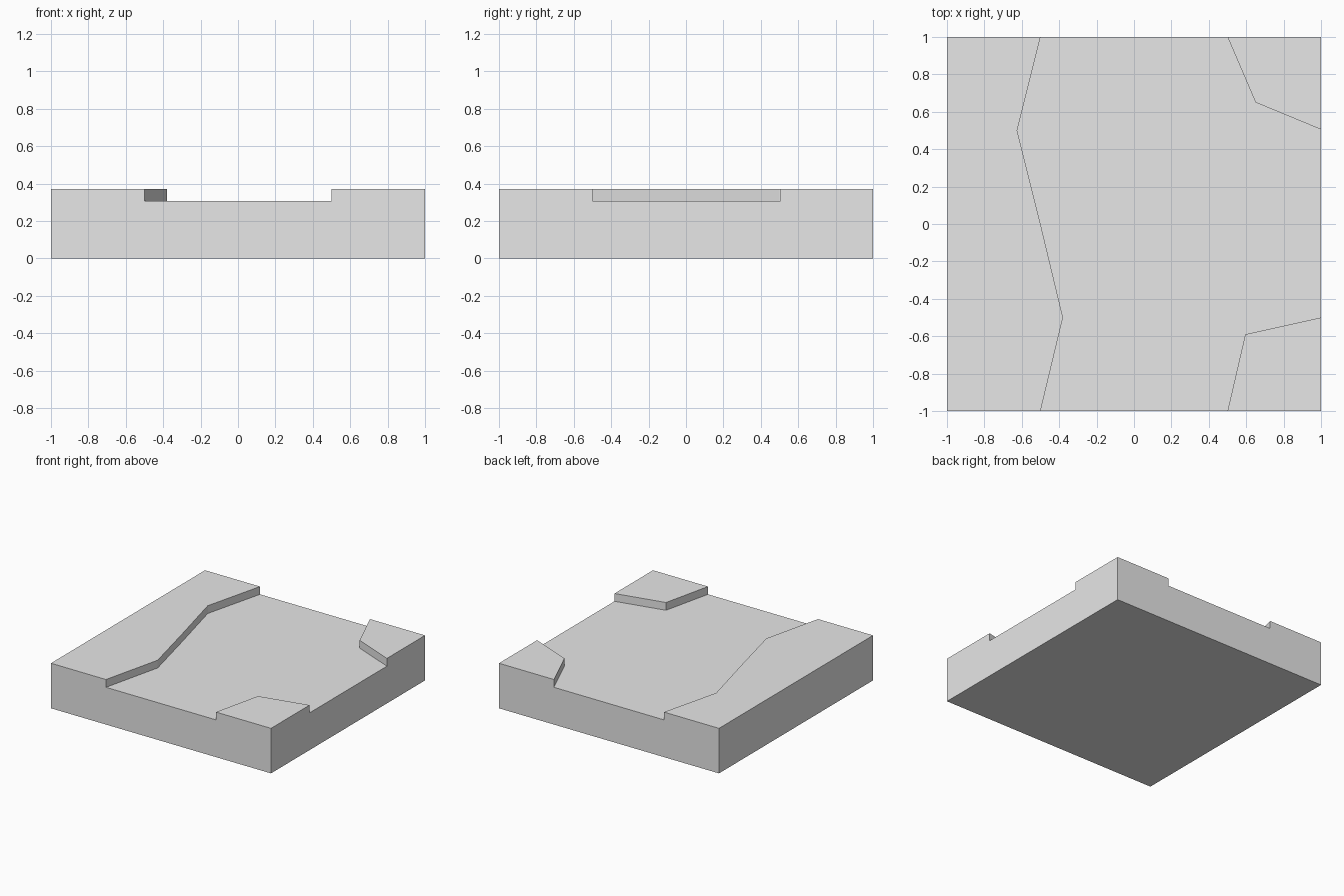
import bpy
import bmesh

cube = bpy.data.objects.get("Cube")
if cube:
    bpy.data.objects.remove(cube, do_unlink=True)

TOP, BED, OUT = 0.37, 0.306, 1.2


def prism(name, outline, z0, z1):
    """Extrude a counter-clockwise plan outline from z0 up to z1."""
    bm = bmesh.new()
    face = bm.faces.new([bm.verts.new((x, y, z0)) for x, y in outline])
    result = bmesh.ops.extrude_face_region(bm, geom=[face], use_keep_orig=True)
    for v in result["geom"]:
        if isinstance(v, bmesh.types.BMVert):
            v.co.z = z1
    bmesh.ops.recalc_face_normals(bm, faces=bm.faces)
    mesh = bpy.data.meshes.new(name)
    bm.to_mesh(mesh)
    bm.free()
    obj = bpy.data.objects.new(name, mesh)
    bpy.context.collection.objects.link(obj)
    return obj


# Plain grey material
grey = bpy.data.materials.new("light grey")
grey.use_nodes = True
colour = (0.8, 0.8, 0.8, 1)
grey.diffuse_color = colour
grey.node_tree.nodes["Principled BSDF"].inputs["Base Color"].default_value = colour

# Square ground tile
tile = prism("ground_tile", [(-1, -1), (1, -1), (1, 1), (-1, 1)], 0, TOP)
tile.data.materials.append(grey)

# Shallow branching channel, open at the front, left and back edges
front_corner = [(0.5, -OUT), (0.5, -1), (0.595, -0.59), (1, -0.5), (OUT, -0.5)]
back_corner = [(OUT, 0.5), (1, 0.505), (0.65, 0.65), (0.5, 1), (0.5, OUT)]
long_bank = [(-0.5, OUT), (-0.5, 1), (-0.625, 0.5), (-0.5, 0),
             (-0.38, -0.5), (-0.5, -1), (-0.5, -OUT)]
channel = prism("channel_cutter", front_corner + back_corner + long_bank, BED, 1)
channel.data.materials.append(grey)

cut = tile.modifiers.new("channel", "BOOLEAN")
cut.operation = "DIFFERENCE"
cut.solver = "EXACT"
cut.object = channel

# Apply the cut and discard the cutter
bpy.context.view_layer.objects.active = tile
tile.select_set(True)
bpy.ops.object.modifier_apply(modifier=cut.name)
bpy.data.objects.remove(channel, do_unlink=True)
